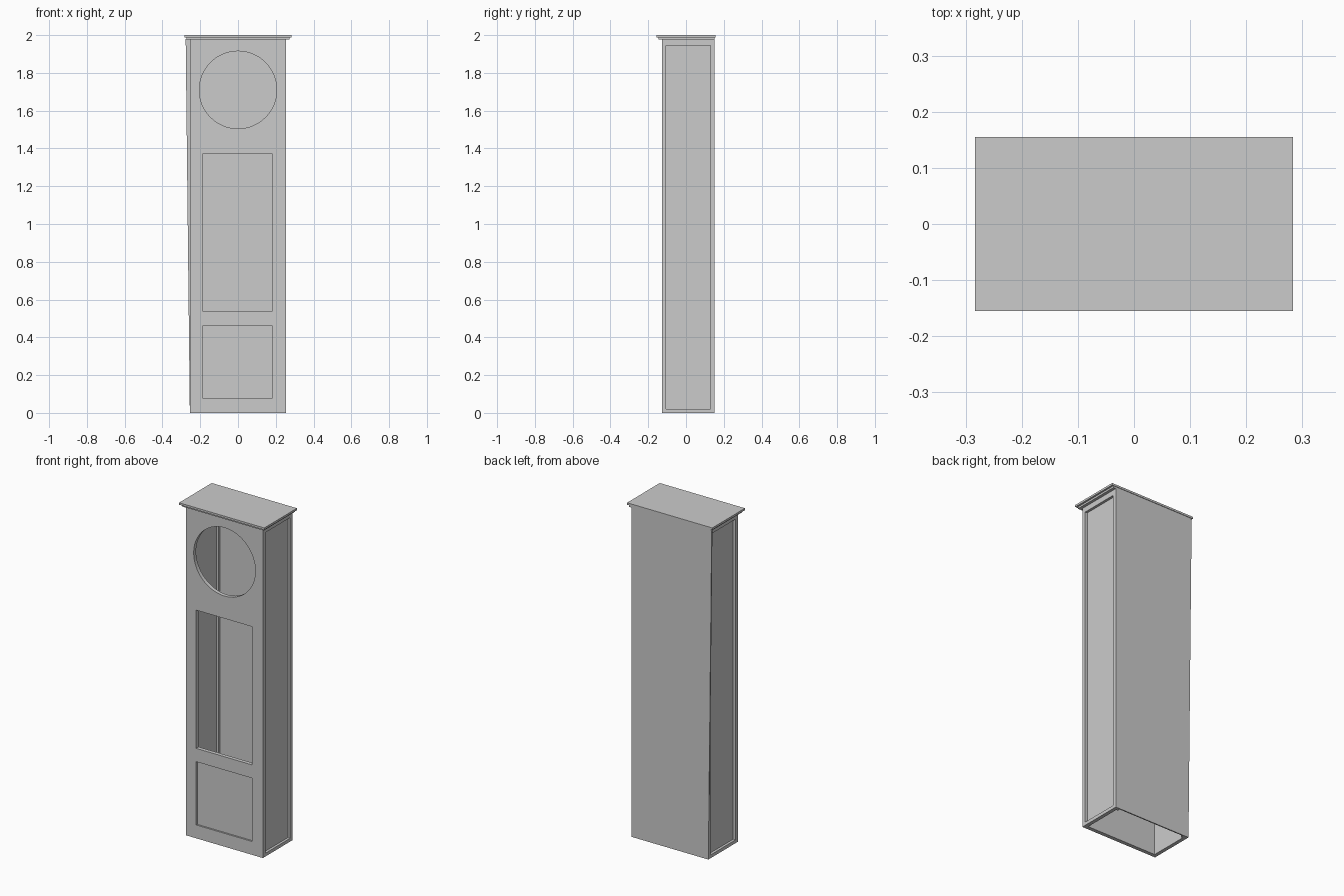
import bpy, math
from mathutils import Matrix

if "Cube" in bpy.data.objects:
    bpy.data.objects.remove(bpy.data.objects["Cube"])


def box(name, x0, x1, y0, y1, z0, z1):
    bpy.ops.mesh.primitive_cube_add(size=1)
    ob = bpy.context.object
    ob.name = name
    ob.data.transform(Matrix.Translation(((x0 + x1) / 2, (y0 + y1) / 2, (z0 + z1) / 2))
                      @ Matrix.Diagonal((x1 - x0, y1 - y0, z1 - z0, 1)))
    return ob


def rect(x0, x1, z0, z1):
    return [(x0, z0), (x1, z0), (x1, z1), (x0, z1)]


def slab(name, loops, y0, y1):
    # upright board in the xz plane; loops after the first become holes
    cu = bpy.data.curves.new(name, 'CURVE')
    cu.dimensions = '2D'
    cu.fill_mode = 'BOTH'
    cu.extrude = (y1 - y0) / 2
    for pts in loops:
        sp = cu.splines.new('POLY')
        sp.points.add(len(pts) - 1)
        for p, (x, z) in zip(sp.points, pts):
            p.co = (x, z, 0, 1)
        sp.use_cyclic_u = True
    ob = bpy.data.objects.new(name, cu)
    bpy.context.collection.objects.link(ob)
    bpy.ops.object.select_all(action='DESELECT')
    ob.select_set(True)
    bpy.context.view_layer.objects.active = ob
    bpy.ops.object.convert(target='MESH')
    ob = bpy.context.object
    ob.data.transform(Matrix.Translation((0, (y0 + y1) / 2, 0)) @ Matrix.Rotation(math.pi / 2, 4, 'X'))
    bpy.ops.object.shade_smooth_by_angle(angle=math.radians(30))
    return ob


W, TOP = 0.255, 1.98
FRONT, BACK = -0.128, 0.152

# front board with dial hole, door window and base opening
dial = [(0.205 * math.cos(2 * math.pi * i / 64), 1.71 + 0.205 * math.sin(2 * math.pi * i / 64))
        for i in range(64)]
slab("front_board", [rect(-W, W, 0, TOP), dial, rect(-0.188, 0.183, 0.54, 1.37),
                     rect(-0.188, 0.183, 0.08, 0.46)], FRONT, FRONT + 0.023)

# recessed panel closing the base opening
box("base_panel", -0.2, 0.2, FRONT + 0.01, FRONT + 0.02, 0.07, 0.47)

# back board, flaring slightly at its upper left corner
slab("back_board", [[(-W, 0), (W, 0), (W, TOP), (-0.277, TOP)]], BACK - 0.007, BACK)

# sides: recessed panel, back post and rails
for s, side in ((-1, "left"), (1, "right")):
    def strip(name, a, b, *rest):
        box(side + "_" + name, min(s * a, s * b), max(s * a, s * b), *rest)
    strip("side_panel", 0.233, 0.24, FRONT + 0.023, 0.13, 0.0, TOP)
    strip("back_post", 0.222, W, 0.13, BACK - 0.007, 0.0, TOP)
    strip("top_rail", 0.24, W, FRONT + 0.023, 0.13, 1.945, TOP)
    strip("bottom_rail", 0.24, W, FRONT + 0.023, 0.13, 0.0, 0.02)

# stepped cap
box("cap_moulding", -0.272, 0.272, -0.145, BACK, 1.977, 1.988)
box("cap_top", -0.283, 0.283, -0.155, 0.155, 1.988, 2.0)
